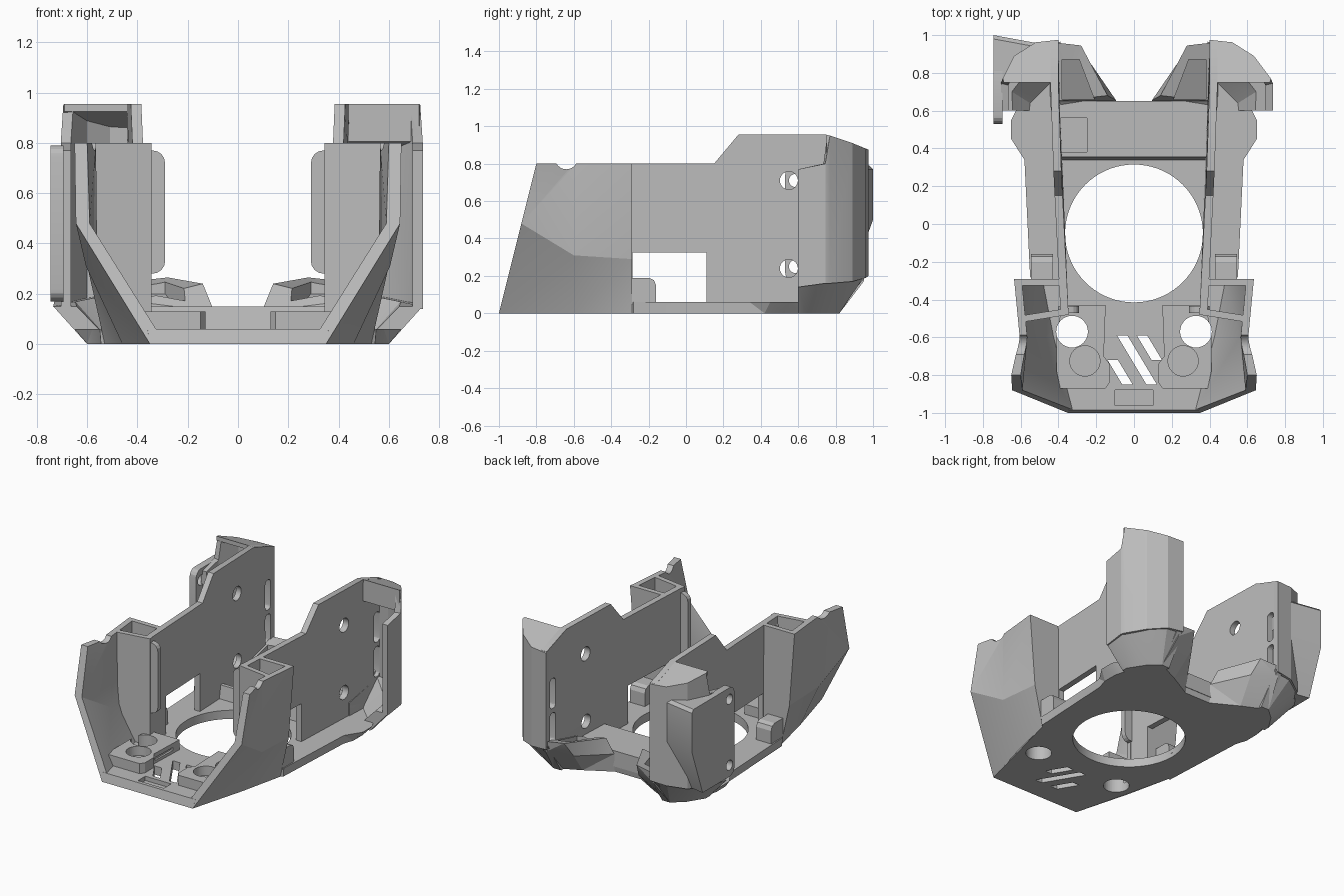
import bpy, bmesh, math

if "Cube" in bpy.data.objects:
    bpy.data.objects.remove(bpy.data.objects["Cube"])

GREY = (0.5, 0.5, 0.5, 1)
mat = bpy.data.materials.new("plain grey")
mat.use_nodes = True
mat.diffuse_color = GREY
mat.node_tree.nodes["Principled BSDF"].inputs["Base Color"].default_value = GREY


def loft(name, loops):
    """Closed solid through equal-length loops of 3D points."""
    bm = bmesh.new()
    rings = [[bm.verts.new(p) for p in loop] for loop in loops]
    n = len(rings[0])
    for a, b in zip(rings, rings[1:]):
        for i in range(n):
            j = (i + 1) % n
            bm.faces.new((a[i], a[j], b[j], b[i]))
    bm.faces.new(rings[0])
    bm.faces.new(rings[-1])
    bmesh.ops.triangulate(bm, faces=[f for f in bm.faces if len(f.verts) == 4])
    bmesh.ops.recalc_face_normals(bm, faces=bm.faces)
    me = bpy.data.meshes.new(name)
    bm.to_mesh(me)
    bm.free()
    ob = bpy.data.objects.new(name, me)
    bpy.context.collection.objects.link(ob)
    me.materials.append(mat)
    return ob


def prism(name, pts, axis, lo, hi):
    """Extrude a 2D outline along an axis (0=x, 1=y, 2=z)."""
    def put(p, h):
        q = list(p)
        q.insert(axis, h)
        return q
    return loft(name, [[put(p, h) for p in pts] for h in (lo, hi)])


def rect(a, b, c, d):
    return [(a, c), (b, c), (b, d), (a, d)]


def disc(x, y, r, n=32):
    return [(x + r * math.cos(i * math.tau / n), y + r * math.sin(i * math.tau / n))
            for i in range(n)]


def rounded(a, b, c, d, r):
    pts = []
    for cx, cy, start in ((b - r, d - r, 0), (a + r, d - r, 1), (a + r, c + r, 2), (b - r, c + r, 3)):
        for k in range(5):
            t = (start + k / 4) * math.pi / 2
            pts.append((cx + r * math.cos(t), cy + r * math.sin(t)))
    return pts


def cut(ob, cutter):
    mod = ob.modifiers.new("cut", "BOOLEAN")
    mod.operation = "DIFFERENCE"
    mod.solver = "EXACT"
    mod.object = cutter
    bpy.context.view_layer.objects.active = ob
    bpy.ops.object.modifier_apply(modifier=mod.name)
    bpy.data.objects.remove(cutter)


def flip(loop, s):
    return [(s * p[0], *p[1:]) for p in loop]


# Floor plate, chamfered toward its rear corners
low = [(.35, -1), (.53, -.29), (.545, -.28), (.575, .34), (.6, .42), (.6, .52), (.57, .64), (.1, .64)]
high = [(.36, -.985), (.535, -.29), (.55, -.28), (.58, .34), (.65, .45), (.65, .55), (.6, .65), (.1, .65)]
floor = loft("floor_plate", [[(*p, z) for p in half + flip(half, -1)[::-1]]
                             for half, z in ((low, 0), (high, .06))])
cut(floor, prism("hole", disc(0, -.05, .365, 72), 2, -1, 1))
for x, y, length in ((-.09, -.59, .26), (-.14, -.72, .13), (.015, -.59, .13)):
    dx = length * .6
    slot = [(x, y), (x + .055, y), (x + .055 + dx, y - length), (x + dx, y - length)]
    cut(floor, prism("slot", slot, 2, -1, 1))
cut(floor, prism("front_notch", rect(-.1, .1, -.96, -.88), 2, .03, 1))

# Raised rear crossbar with a shallow square pocket
bar = loft("rear_crossbar", [[(x, y, z) for x, y in rect(-.41, .41, f, .65)]
                             for f, z in ((.335, .04), (.355, .15))])
cut(bar, prism("pocket", rect(-.39, -.25, .38, .56), 2, .08, 1))

for s, side in ((1, "left"), (-1, "right")):
    # Flared front wall, its front edge leaning back
    front = [(.35, -1, 0), (.645, -.88, .48), (.65, -.8, .8), (.6, -.8, .8), (.59, -.88, .48), (.32, -.985, .05)]
    middle = [(.46, -.6, 0), (.605, -.6, .31), (.605, -.6, .8), (.565, -.6, .8), (.56, -.6, .31), (.42, -.6, .05)]
    back = [(.53, -.29, 0), (.595, -.29, .29), (.635, -.29, .8), (.595, -.29, .8), (.555, -.29, .29), (.48, -.29, .05)]
    wall = loft(side + "_front_wall", [flip(l, s) for l in (front, middle, back)])
    cut(wall, prism("dip", disc(-.64, .83, .06), 0, -1, 1))

    # Cross partitions that close the front pocket
    for part, y, skew, inner, mid, top in (("partition", -.48, -.16, .345, .585, .59),
                                           ("bulkhead", -.325, 0, .36, .575, .62)):
        shape = [(inner, .04), (.47, .04), (mid, .3), (top, .8), (inner, .8)]
        loops = [[(s * x, y + t + skew * (x - inner), z) for x, z in shape] for t in (0, .035)]
        loft(f"{side}_{part}", loops)
    prism(side + "_pocket_flange", flip(rounded(.29, .4, .28, .77, .05), s), 1, -.47, -.435)

    # Tall inner side wall, slightly toed out to the rear
    shape = [(-.475, .03), (-.475, .8), (.15, .8), (.28, .955), (.75, .955), (.965, .88), (.965, .2), (.82, .03)]
    loops = [[(s * (.388 + (min(y, .6) - .35) * .05 + t), y, z) for y, z in shape] for t in (0, .042)]
    panel = loft(side + "_side_wall", loops)
    cut(panel, prism("window", rect(-.285, .11, .06, .325), 0, -1, 1))
    for z in (.24, .71):
        cut(panel, prism("bolt_hole", disc(.55, z, .048), 0, -1, 1))
    for z in (.22, .46):
        cut(panel, prism("rear_slot", rounded(.87, .93, z, z + .21, .025), 0, -1, 1))

    # Rounded tab in the window corner
    tab = [(-.29, .05), (-.16, .05), (-.16, .15), (-.172, .178), (-.2, .19), (-.29, .19)]
    prism(side + "_window_tab", tab, 0, s * .43, s * .545)

    # Front pad with one through hole and one blind hole
    pad_shape = [(.15, -.43), (.38, -.43), (.41, -.58), (.41, -.78), (.39, -.87), (.15, -.87), (.13, -.84), (.13, -.74), (.16, -.7)]
    pad = prism(side + "_front_pad", flip(pad_shape, s), 2, .05, .13)
    cut(pad, prism("side_groove", flip(rect(.1, .17, -.69, -.5), s), 2, .08, .1))
    for ob in (pad, floor):
        cut(ob, prism("through_hole", disc(s * .328, -.57, .084), 2, -1, .2))
    cut(pad, prism("blind_hole", disc(s * .26, -.725, .08), 2, .065, 1))

    # Hollow lower rear corner, tapering down to the floor
    foot = [(.39, .6), (.6, .6), (.6, .64), (.53, .75), (.45, .82), (.39, .82)]
    rim = [(.39, .6, .15), (.735, .6, .15), (.73, .75, .17), (.63, .89, .18), (.52, .955, .2), (.39, .965, .22)]
    base = loft(side + "_rear_corner_base", [flip([(*p, 0) for p in foot], s), flip(rim, s)])
    hollow_low = [(.44, .55, .06), (.56, .55, .06), (.55, .64, .06), (.44, .75, .06)]
    hollow_high = [(.44, .55, .24), (.735, .55, .24), (.71, .74, .24), (.44, .94, .24)]
    cut(base, loft("hollow", [flip(hollow_low, s), flip(hollow_high, s)]))

    # Curved rear shell, open toward the front, a little narrower on the right
    narrow = 0 if s > 0 else .03
    path = [(.4, .975), (.52, .962), (.635, .89), (.725 - narrow, .77), (.735 - narrow, .745), (.735 - narrow, .6)]
    inner = [(.4, .935), (.51, .925), (.6, .86), (.685 - narrow, .755), (.695 - narrow, .735), (.695 - narrow, .6)]
    tops = [.875, .88, .91, .95, .8, .77]
    bots = [.2, .19, .17, .16, .16, .14]
    loops = []
    for p, q, t, b in zip(path, inner, tops, bots):
        loops.append(flip([(*p, b), (*p, t), (*q, t), (*q, b)], s))
    loft(side + "_rear_shell", loops)

    # Sloping roof over the shell, thick on the left
    thick = .15 if s > 0 else .03
    roof = [(.4, .75, .955), (.72 - narrow, .75, .955), *[(*p, t) for p, t in list(zip(path, tops))[3::-1]]]
    loft(side + "_shell_roof", [flip(roof, s), flip([(x, y, z - thick) for x, y, z in roof], s)])

    # Rear gusset rising from the crossbar to the shell
    lower = [(.1, .64, 0), (.28, .74, 0), (.45, .82, 0), (.44, .6, 0)]
    mid = [(.095, .655, .13), (.25, .88, .16), (.42, .95, .17), (.44, .6, .13)]
    upper = [(.14, .68, .24), (.28, .945, .265), (.41, .96, .25), (.42, .65, .17)]
    gusset = loft(side + "_rear_gusset", [flip(l, s) for l in (lower, mid, upper)])
    recess = [(.21, .66), (.29, .87), (.38, .87), (.38, .66)]
    drop = [(*p, z) for p, z in zip(recess, (.1, .2, .2, .1))]
    cut(gusset, loft("recess", [flip(drop, s), flip([(*p, .6) for p in recess], s)]))

# Extra mounting plate and tapered rear fin on one side only
plate = prism("mounting_plate", rounded(.53, .86, .17, .79, .05), 0, -.745, -.695)
for z in (.25, .71):
    cut(plate, prism("plate_hole", disc(.585, z, .035), 0, -1, 0))
stations = ((.17, .88), (.5, 1), (.77, 1), (.79, .98))
loft("rear_fin", [[(-.745, y, z), (-.745, .75, z), (-.68, .75, z), (-.6, .86, z), (-.5, y - .045, z)]
                  for z, y in stations])

# Keep creases sharp and round holes smooth
bpy.ops.object.select_all(action="DESELECT")
for ob in bpy.context.collection.objects:
    if ob.type == "MESH" and mat.name in ob.data.materials:
        ob.select_set(True)
        bpy.context.view_layer.objects.active = ob
bpy.ops.object.shade_smooth_by_angle(angle=math.radians(20))
